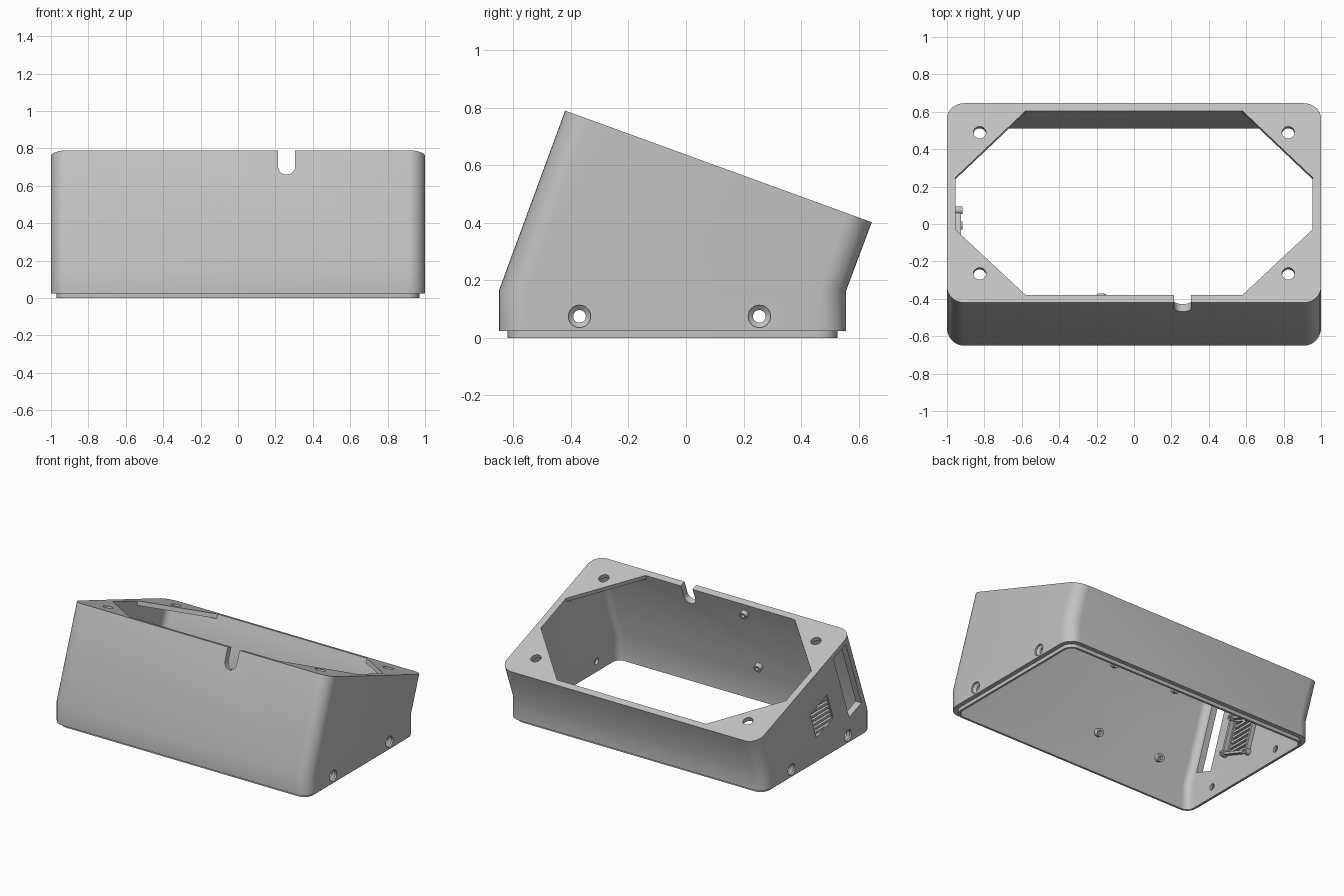
import bpy, bmesh
from math import sin, cos, pi, radians
from mathutils import Vector

cube = bpy.data.objects.get("Cube")
if cube:
    bpy.data.objects.remove(cube)

TILT = radians(20)
U = Vector((0, cos(TILT), -sin(TILT)))   # down the sloping top
V = Vector((0, sin(TILT), cos(TILT)))    # out of the sloping top
X = Vector((1, 0, 0))
TOP_FRONT = Vector((0, -0.42, 0.79))
DEPTH = 1.134
KINK = 0.165

grey = bpy.data.materials.new("light grey plastic")
grey.use_nodes = True
grey.diffuse_color = (0.54, 0.54, 0.54, 1)
grey.node_tree.nodes["Principled BSDF"].inputs["Base Color"].default_value = (0.54, 0.54, 0.54, 1)


def tilted(x, u, v):
    return TOP_FRONT + X * x + U * u + V * v


def flat(x, u, z):
    return Vector((x, -0.65 + u / cos(TILT), z))


def loft(name, rings):
    """Closed solid through rings of equal point count."""
    bm = bmesh.new()
    loops = [[bm.verts.new(p) for p in ring] for ring in rings]
    n = len(loops[0])
    for a, b in zip(loops, loops[1:]):
        for i in range(n):
            j = (i + 1) % n
            bm.faces.new((a[i], a[j], b[j], b[i]))
    bm.faces.new(loops[0][::-1])
    bm.faces.new(loops[-1])
    bmesh.ops.recalc_face_normals(bm, faces=bm.faces)
    mesh = bpy.data.meshes.new(name)
    bm.to_mesh(mesh)
    bm.free()
    obj = bpy.data.objects.new(name, mesh)
    bpy.context.collection.objects.link(obj)
    mesh.materials.append(grey)
    return obj


def outline(inset, r, steps=8):
    """Rounded rectangle in (x, u)."""
    hx, lo, hi = 1 - inset, inset * 0.94, DEPTH - inset * 0.94
    corners = [(hx - r, hi - r), (r - hx, hi - r), (r - hx, lo + r), (hx - r, lo + r)]
    pts = []
    for k, (cx, cu) in enumerate(corners):
        for i in range(steps + 1):
            a = (k + i / steps) * pi / 2
            pts.append((cx + r * cos(a), cu + r * sin(a)))
    return pts


def tube(name, origin, axis, profile, sides=24):
    """Turned solid: profile is (distance along axis, radius)."""
    side = axis.orthogonal().normalized()
    other = axis.cross(side)
    return loft(name, [[origin + axis * t + (side * cos(2 * pi * i / sides)
                        + other * sin(2 * pi * i / sides)) * r for i in range(sides)]
                       for t, r in profile])


def block(name, xs, us, vs):
    quad = [(us[0], vs[0]), (us[1], vs[0]), (us[1], vs[1]), (us[0], vs[1])]
    return loft(name, [[tilted(x, u, v) for u, v in quad] for x in xs])


def cut(target, cutter):
    cutter.hide_render = True
    mod = target.modifiers.new("cut", 'BOOLEAN')
    mod.operation = 'DIFFERENCE'
    mod.solver = 'EXACT'
    mod.object = cutter
    bpy.context.view_layer.objects.active = target
    bpy.ops.object.modifier_apply(modifier=mod.name)
    bpy.data.objects.remove(cutter)


# Housing: stepped lip, upright base, leaning upper body
outer, lip, inner = outline(0, 0.09), outline(0.03, 0.065), outline(0.045, 0.05)
housing = loft("housing", [
    [flat(x, u, 0) for x, u in lip],
    [flat(x, u, 0.025) for x, u in lip],
    [flat(x, u, 0.025) for x, u in outer],
    [flat(x, u, KINK) for x, u in outer],
    [tilted(x, u, 0) for x, u in outer]])

# Hollow interior, leaving a thin top plate
PLATE = -0.03
cut(housing, loft("cavity_cutter", [
    [flat(x, u, -0.1) for x, u in inner],
    [flat(x, u, KINK) for x, u in inner],
    [tilted(x, u, PLATE) for x, u in inner]]))

# Eight-sided opening in the top plate
side, near, far = 0.954, 0.0435, DEPTH - 0.0435
octagon = [(0.58, near), (side, 0.415), (side, 0.713), (0.58, far)]
octagon += [(-x, u) for x, u in reversed(octagon)]
cut(housing, loft("opening_cutter",
                  [[tilted(x, u, v) for x, u in octagon] for v in (-0.06, 0.1)]))

for s in (-1, 1):
    # Screw holes in the corner plates
    for u in (0.165, 0.968):
        cut(housing, tube("top_hole_cutter", tilted(s * 0.825, u, 0), V,
                          [(-0.06, 0.034), (0.06, 0.034)]))
    # Countersunk screw holes in the side walls
    for y in (-0.37, 0.255):
        cut(housing, tube("side_hole_cutter", Vector((s, y, 0.075)), X * -s,
                          [(-0.02, 0.039), (0.012, 0.039), (0.026, 0.022), (0.1, 0.022)]))

# Round-bottomed cable notch in the front wall
R, NX, NV = 0.0455, 0.26, -0.093
notch = [(NX - R, 0.1)]
notch += [(NX - R * cos(pi * i / 16), NV - R * sin(pi * i / 16)) for i in range(17)]
notch += [(NX + R, 0.1)]
cut(housing, loft("notch_cutter", [[tilted(x, u, v) for x, v in notch] for u in (-0.1, 0.12)]))

# Long slot and square vent in one side wall
cut(housing, block("slot_cutter", (-1.1, -0.9), (0.09, 0.235), (-0.545, -0.036)))
GU, GV, H = 0.48, -0.325, 0.1
cut(housing, block("vent_cutter", (-1.1, -0.9), (GU - H, GU + H), (GV - H, GV + H)))
parts = [housing]

# Slats across the vent
centre = tilted(0, GU, GV)
for k in range(-4, 5):
    z = centre.z + k * 0.032
    reach = 0.14
    quad = [(-reach, -0.008), (reach, -0.008), (reach, 0.008), (-reach, 0.008)]
    parts.append(loft("vent_slat", [[Vector((x, centre.y + a, z + b)) for a, b in quad]
                                    for x in (-0.995, -0.96)]))

# Raised frame and screw posts behind the vent
F, W, XS = 0.12, 0.008, (-0.958, -0.925)
for s in (-1, 1):
    parts.append(block("vent_frame_bar", XS, (GU - F, GU + F), (GV + s * F - W, GV + s * F + W)))
    parts.append(block("vent_frame_bar", XS, (GU + s * F - W, GU + s * F + W), (GV - F, GV + F)))
    for t in (-1, 1):
        parts.append(tube("vent_post", tilted(-0.96, GU + s * F, GV + t * F), X,
                          [(0, 0.021), (0.043, 0.021), (0.043, 0.01), (0.01, 0.01)], 16))

# Hollow standoffs on the inside of the front wall
for x in (-0.175, -0.675):
    for v in (-0.08, -0.54):
        parts.append(tube("front_standoff", tilted(x, 0.04, v), U,
                          [(0, 0.027), (0.032, 0.027), (0.032, 0.013), (0.008, 0.013)], 20))

# Soft corners, crisp edges
bpy.ops.object.select_all(action='DESELECT')
for obj in parts:
    obj.select_set(True)
bpy.context.view_layer.objects.active = housing
bpy.ops.object.shade_smooth_by_angle(angle=radians(24))
